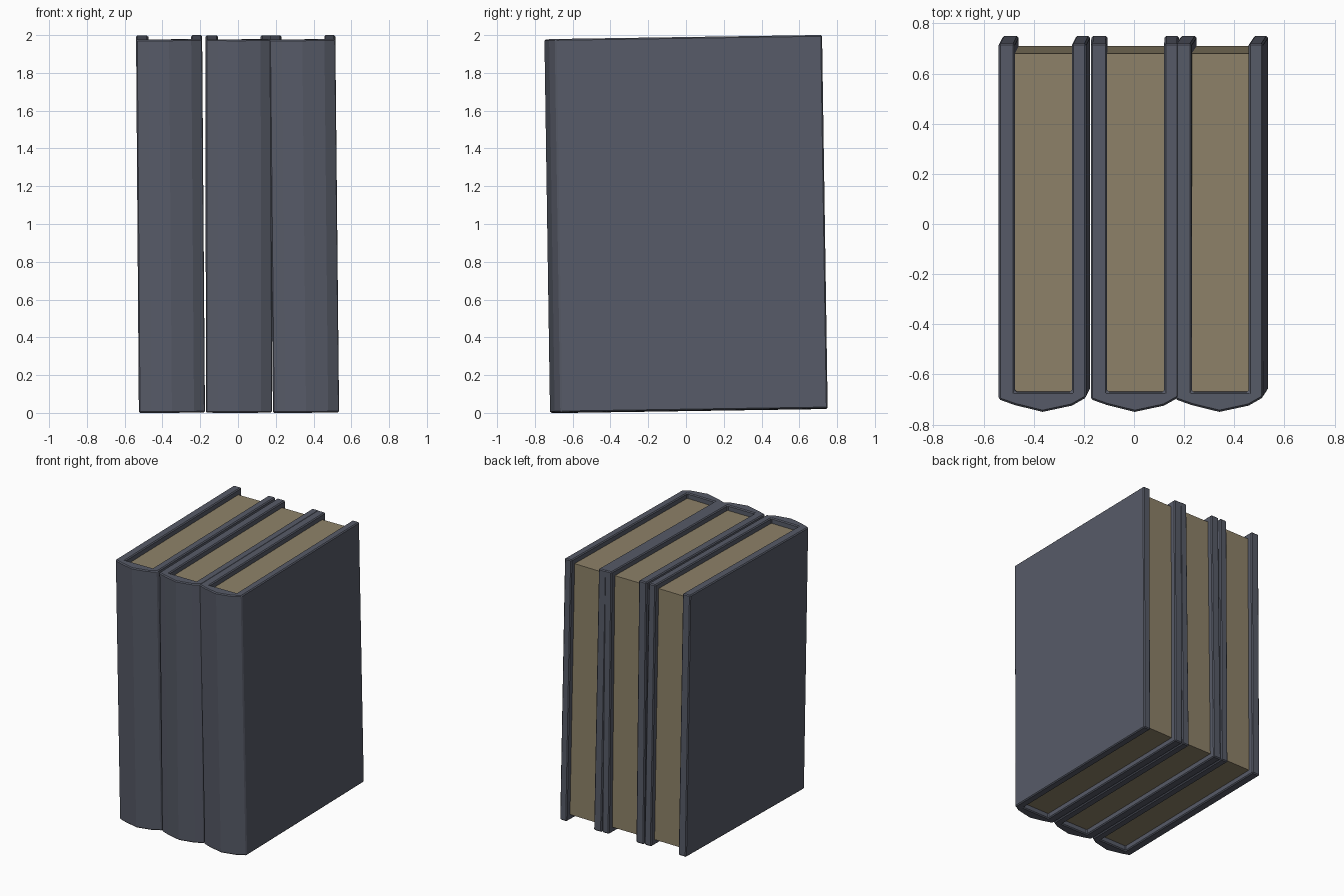
import bpy
import bmesh
from math import radians

cube = bpy.data.objects.get("Cube")
if cube:
    bpy.data.objects.remove(cube, do_unlink=True)


def material(name, colour):
    mat = bpy.data.materials.new(name)
    mat.use_nodes = True
    mat.diffuse_color = (*colour, 1)
    bsdf = next(n for n in mat.node_tree.nodes if n.type == 'BSDF_PRINCIPLED')
    bsdf.inputs["Base Color"].default_value = (*colour, 1)
    return mat


def prism(name, outline, z_low, z_high, mat):
    """Extrude a plan outline upwards into a solid."""
    bm = bmesh.new()
    base = bm.faces.new([bm.verts.new((x, y, z_low)) for x, y in outline])
    grown = bmesh.ops.extrude_face_region(bm, geom=[base])["geom"]
    top = [v for v in grown if isinstance(v, bmesh.types.BMVert)]
    bmesh.ops.translate(bm, verts=top, vec=(0, 0, z_high - z_low))
    bmesh.ops.recalc_face_normals(bm, faces=bm.faces)
    mesh = bpy.data.meshes.new(name)
    bm.to_mesh(mesh)
    bm.free()
    mesh.materials.append(mat)
    obj = bpy.data.objects.new(name, mesh)
    bpy.context.collection.objects.link(obj)
    return obj


slate = material("slate cover", (0.095, 0.104, 0.137))
tan = material("tan paper", (0.27, 0.223, 0.14))

HEIGHT = 1.977
RECESS = 0.04
BACK = 0.75
TILT = 0.015

# Plan of a cover: two boards joined by a faceted, rounded spine
outer = [(-0.175, BACK), (-0.175, -0.67), (-0.11, -0.693), (0, -0.72),
         (0.117, -0.695), (0.175, -0.662), (0.175, BACK)]
inner = [(0.117, BACK), (0.117, -0.64), (-0.11, -0.64), (-0.11, BACK)]
# Plan of the page block, sunk slightly into the cover
pages = [(-0.115, -0.645), (0.122, -0.645),
         (0.122, BACK - RECESS), (-0.115, BACK - RECESS)]

# Each book: name, centre at the base, sideways lean
books = [("right_book", -0.35, -0.0075),
         ("middle_book", 0.005, -0.001),
         ("left_book", 0.36, -0.01)]

for name, x, lean in books:
    cover = prism(name + "_cover", outer + inner, 0, HEIGHT, slate)
    bevel = cover.modifiers.new("worn_edges", 'BEVEL')
    bevel.width = 0.007
    bevel.segments = 1
    bevel.limit_method = 'ANGLE'
    bevel.angle_limit = radians(50)
    block = prism(name + "_pages", pages, RECESS, HEIGHT - RECESS, tan)
    for obj in (cover, block):
        obj.location = (x, 0, 0.011)
        obj.rotation_euler = (TILT, lean, 0)
